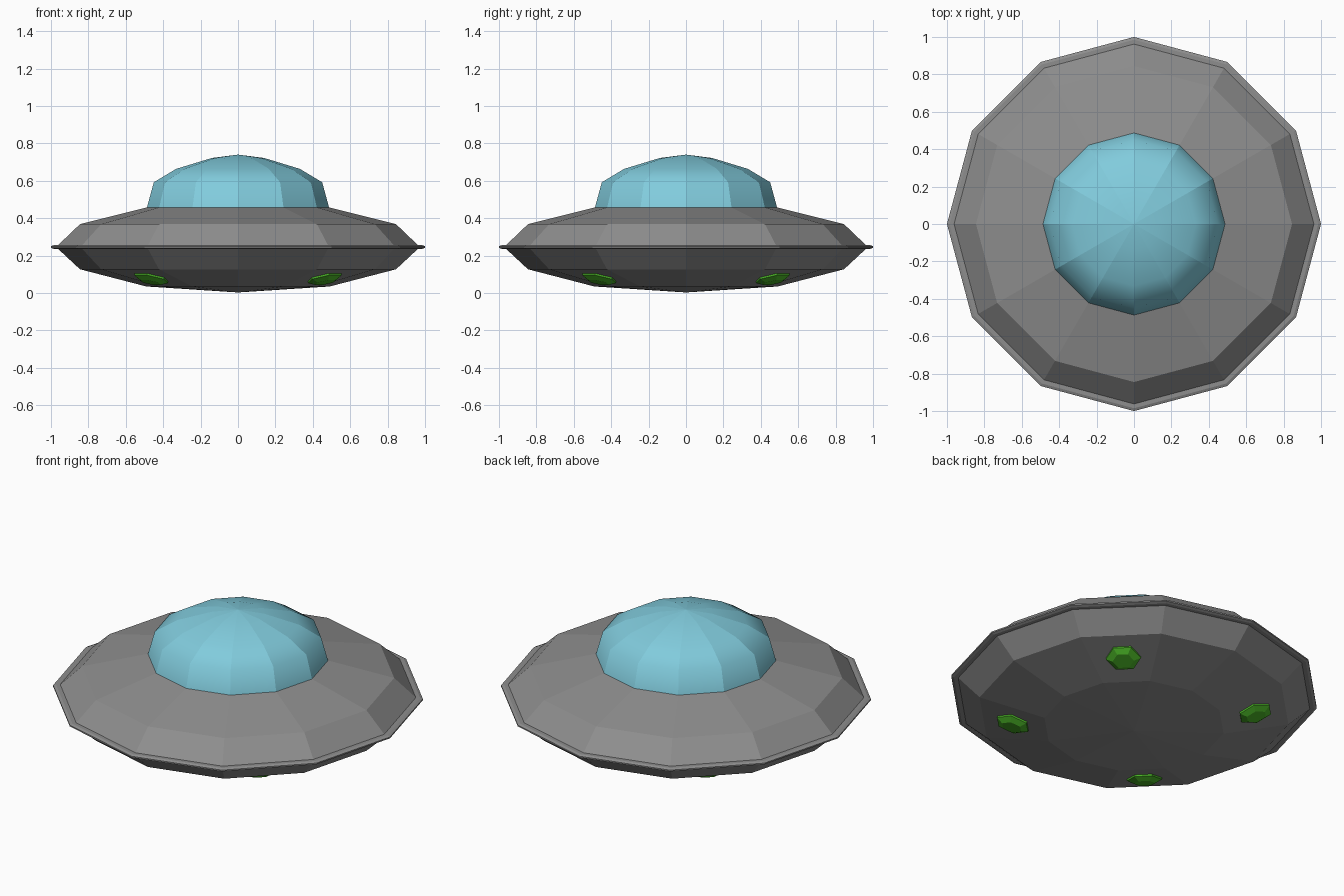
import bpy, bmesh
from math import pi, cos, sin, atan2
from mathutils import Matrix

if "Cube" in bpy.data.objects:
    bpy.data.objects.remove(bpy.data.objects["Cube"])


def material(name, rgb):
    m = bpy.data.materials.new(name)
    m.diffuse_color = (*rgb, 1)
    m.use_nodes = True
    m.node_tree.nodes["Principled BSDF"].inputs["Base Color"].default_value = m.diffuse_color
    return m


GREY = material("hull grey", (0.27, 0.27, 0.27))
BLUE = material("dome blue", (0.22, 0.60, 0.72))
GREEN = material("light green", (0.07, 0.46, 0.02))


def lathe(name, profile, sides, mat, matrix=Matrix(), smooth_rings=False):
    """Spin a (radius, z) profile; a zero radius makes a pole."""
    bm = bmesh.new()
    rings = []
    for r, z in profile:
        n = 1 if r == 0 else sides
        rings.append([bm.verts.new((r * cos(2 * pi * i / sides),
                                    r * sin(2 * pi * i / sides), z))
                      for i in range(n)])
    radial = set()
    for a, b in zip(rings, rings[1:]):
        for i in range(sides):
            j = (i + 1) % sides
            quad = [a[i % len(a)], a[j % len(a)], b[j % len(b)], b[i % len(b)]]
            bm.faces.new(list(dict.fromkeys(quad)))
        for i in range(sides):
            radial.add(bm.edges.get((a[i % len(a)], b[i % len(b)])))
    bmesh.ops.recalc_face_normals(bm, faces=bm.faces)
    if smooth_rings:
        for f in bm.faces:
            f.smooth = True
        for e in radial:
            e.smooth = False
    bm.transform(matrix)
    me = bpy.data.meshes.new(name)
    bm.to_mesh(me)
    bm.free()
    me.materials.append(mat)
    ob = bpy.data.objects.new(name, me)
    bpy.context.collection.objects.link(ob)
    return ob


# Saucer hull with thin rim lip
lathe("hull", [(0, 0.003), (0.49, 0.035), (0.845, 0.127), (0.962, 0.236),
               (0.985, 0.236), (1.0, 0.242), (1.0, 0.25), (0.985, 0.256),
               (0.962, 0.256), (0.845, 0.368), (0.485, 0.458), (0, 0.458)],
      12, GREY)

# Glass dome
lathe("dome", [(0.487, 0.457), (0.45, 0.592), (0.33, 0.664), (0.14, 0.722),
               (0, 0.74)], 12, BLUE, smooth_rings=True)

# Four hexagonal lights set in the sloping underside
tilt = atan2(0.092, 0.355 * cos(pi / 12))
for k in range(4):
    place = (Matrix.Rotation(pi / 4 + k * pi / 2, 4, 'Z')
             @ Matrix.Translation((0.655, 0, 0.083))
             @ Matrix.Rotation(-tilt, 4, 'Y')
             @ Matrix.Rotation(pi / 2, 4, 'Z'))
    lathe(f"under_light_{k + 1}",
          [(0, 0.015), (0.095, 0.015), (0.095, -0.009), (0.058, -0.028),
           (0, -0.028)], 6, GREEN, place)
